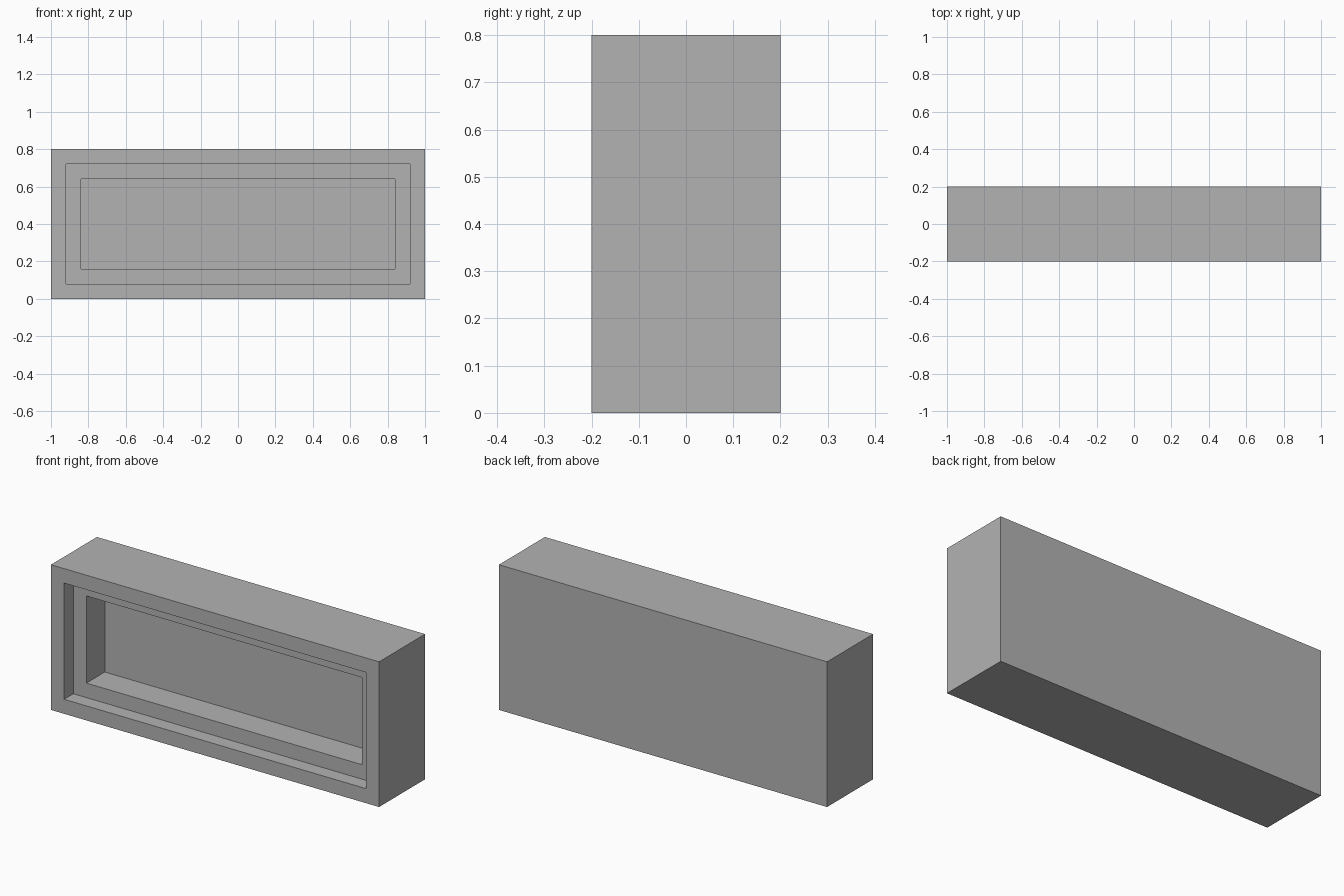
import bpy
import bmesh
from mathutils import Vector

cube = bpy.data.objects.get("Cube")
if cube:
    bpy.data.objects.remove(cube, do_unlink=True)

# Plain grey finish
grey = bpy.data.materials.new("plain_grey")
grey.use_nodes = True
colour = (0.45, 0.45, 0.45, 1.0)
grey.diffuse_color = colour
grey.node_tree.nodes["Principled BSDF"].inputs["Base Color"].default_value = colour


def sink(bm, face, border, depth):
    """Inset a face by a border, then push it straight back to form a recess."""
    bmesh.ops.inset_region(bm, faces=[face], thickness=border, use_even_offset=True)
    floor = bmesh.ops.extrude_discrete_faces(bm, faces=[face])["faces"][0]
    bmesh.ops.translate(bm, vec=Vector((0, depth, 0)), verts=floor.verts[:])
    return floor


# Solid block with its base on the ground
bm = bmesh.new()
bmesh.ops.create_cube(bm, size=1)
bmesh.ops.scale(bm, vec=(2, 0.4, 0.8), verts=bm.verts)
bmesh.ops.translate(bm, vec=(0, 0, 0.4), verts=bm.verts)

# Stepped recess in the front: shallow ledge, then a deeper pocket
bm.normal_update()
front = min(bm.faces, key=lambda f: f.calc_center_median().y)
for depth in (0.08, 0.16):
    front = sink(bm, front, 0.08, depth)
bmesh.ops.recalc_face_normals(bm, faces=bm.faces)

mesh = bpy.data.meshes.new("recessed_box")
bm.to_mesh(mesh)
bm.free()
mesh.materials.append(grey)
box = bpy.data.objects.new("recessed_box", mesh)
bpy.context.collection.objects.link(box)
